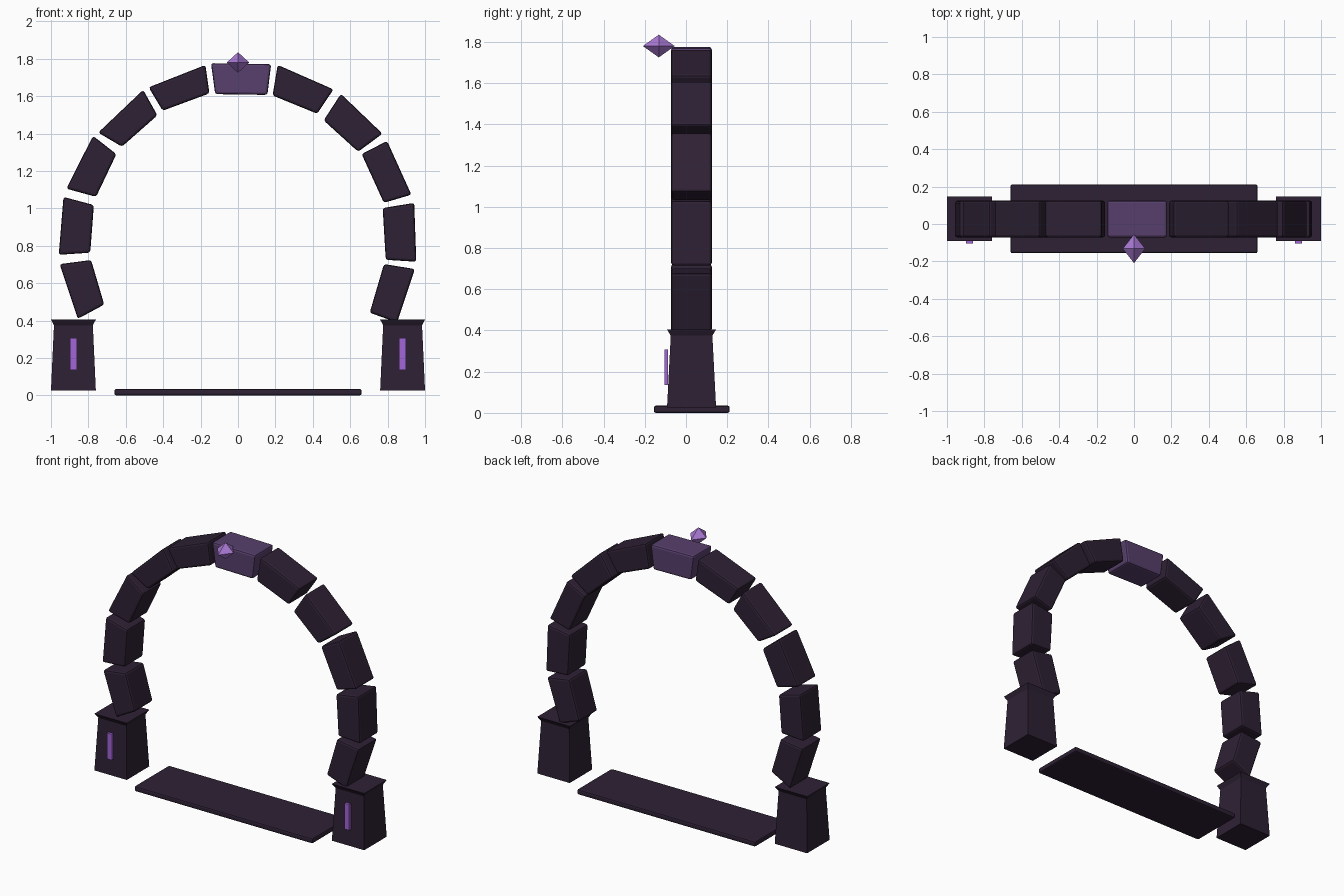
import bpy, bmesh
from mathutils import Vector

if "Cube" in bpy.data.objects:
    bpy.data.objects.remove(bpy.data.objects["Cube"])


def mat(name, col):
    m = bpy.data.materials.new(name)
    m.diffuse_color = (*col, 1)
    m.use_nodes = True
    m.node_tree.nodes["Principled BSDF"].inputs["Base Color"].default_value = m.diffuse_color
    return m


DARK = mat("dark stone", (0.027, 0.015, 0.034))
KEY = mat("violet stone", (0.095, 0.05, 0.15))
GLOW = mat("glowing violet", (0.36, 0.13, 0.68))
GEM = mat("crystal violet", (0.40, 0.19, 0.66))


def loft(name, rings, m, bevel=0):
    """Closed solid through rings that share the same vertex count."""
    bm = bmesh.new()
    vs = [[bm.verts.new(p) for p in r] for r in rings]
    n = len(vs[0])
    for a, b in zip(vs, vs[1:]):
        for i in range(n):
            j = (i + 1) % n
            bm.faces.new((a[i], a[j], b[j], b[i]))
    bm.faces.new(vs[0])
    bm.faces.new(vs[-1])
    bmesh.ops.recalc_face_normals(bm, faces=bm.faces)
    if bevel:
        bmesh.ops.bevel(bm, geom=bm.edges[:], offset=bevel, segments=2,
                        profile=0.5, affect='EDGES')
    me = bpy.data.meshes.new(name)
    bm.to_mesh(me)
    bm.free()
    me.materials.append(m)
    ob = bpy.data.objects.new(name, me)
    bpy.context.collection.objects.link(ob)
    return ob


def rect(cx, cy, hx, hy, z):
    return [(cx - hx, cy - hy, z), (cx + hx, cy - hy, z),
            (cx + hx, cy + hy, z), (cx - hx, cy + hy, z)]


def arch_stone(name, pts, m):
    c = sum((Vector(p) for p in pts), Vector((0, 0))) / 4
    pts = [c + (Vector(p) - c) * 1.015 for p in pts]
    loft(name, [[(p.x, y, p.y) for p in pts] for y in (-0.072, 0.125)], m, 0.013)


# Arch stones: tapered, slightly irregular blocks (x, z corners)
stones = [
    [(-.952, .70), (-.786, .722), (-.717, .487), (-.856, .412)],
    [(-.957, .754), (-.932, 1.059), (-.772, 1.016), (-.791, .765)],
    [(-.916, 1.107), (-.775, 1.385), (-.652, 1.289), (-.759, 1.064)],
    [(-.745, 1.406), (-.508, 1.631), (-.433, 1.497), (-.62, 1.332)],
    [(-.475, 1.647), (-.176, 1.765), (-.155, 1.615), (-.401, 1.524)],
    [(.214, 1.765), (.508, 1.636), (.422, 1.508), (.187, 1.604)],
    [(.551, 1.61), (.77, 1.40), (.642, 1.305), (.46, 1.47)],
    [(.797, 1.358), (.925, 1.075), (.78, 1.032), (.663, 1.289)],
    [(.941, 1.027), (.952, .717), (.791, .727), (.775, 1.0)],
    [(.944, .674), (.85, .392), (.706, .444), (.781, .70)],
]
for i, s in enumerate(stones):
    arch_stone(f"arch_stone_{i + 1}", s, DARK)
arch_stone("keystone", [(-.142, 1.775), (.175, 1.77), (.155, 1.608), (-.12, 1.612)], KEY)

# Pillars with flared tops, and glowing front plates
for side, s in (("left", -1), ("right", 1)):
    x, y = 0.88 * s, 0.027
    loft(f"{side}_pillar", [rect(x, y, .12, .119, .025),
                            rect(x, y, .104, .101, .375),
                            rect(x, y, .12, .119, .405)], DARK)
    loft(f"{side}_glow_plate", [rect(x, -.096, .018, .009, z) for z in (.135, .308)], GLOW)

# Threshold slab
loft("threshold", [rect(0, .028, .661, .184, z) for z in (0, .035)], DARK, 0.01)

# Floating crystal: stretched octahedron
bm = bmesh.new()
c = Vector((0, -.132, 1.78))
v = [bm.verts.new(c + Vector(d)) for d in ((.06, 0, 0), (0, 0, .055), (-.06, 0, 0), (0, 0, -.055))]
for dy in (-.077, .077):
    tip = bm.verts.new(c + Vector((0, dy, 0)))
    for i in range(4):
        bm.faces.new((v[i], v[(i + 1) % 4], tip))
bmesh.ops.recalc_face_normals(bm, faces=bm.faces)
me = bpy.data.meshes.new("crystal")
bm.to_mesh(me)
bm.free()
me.materials.append(GEM)
bpy.context.collection.objects.link(bpy.data.objects.new("crystal", me))
